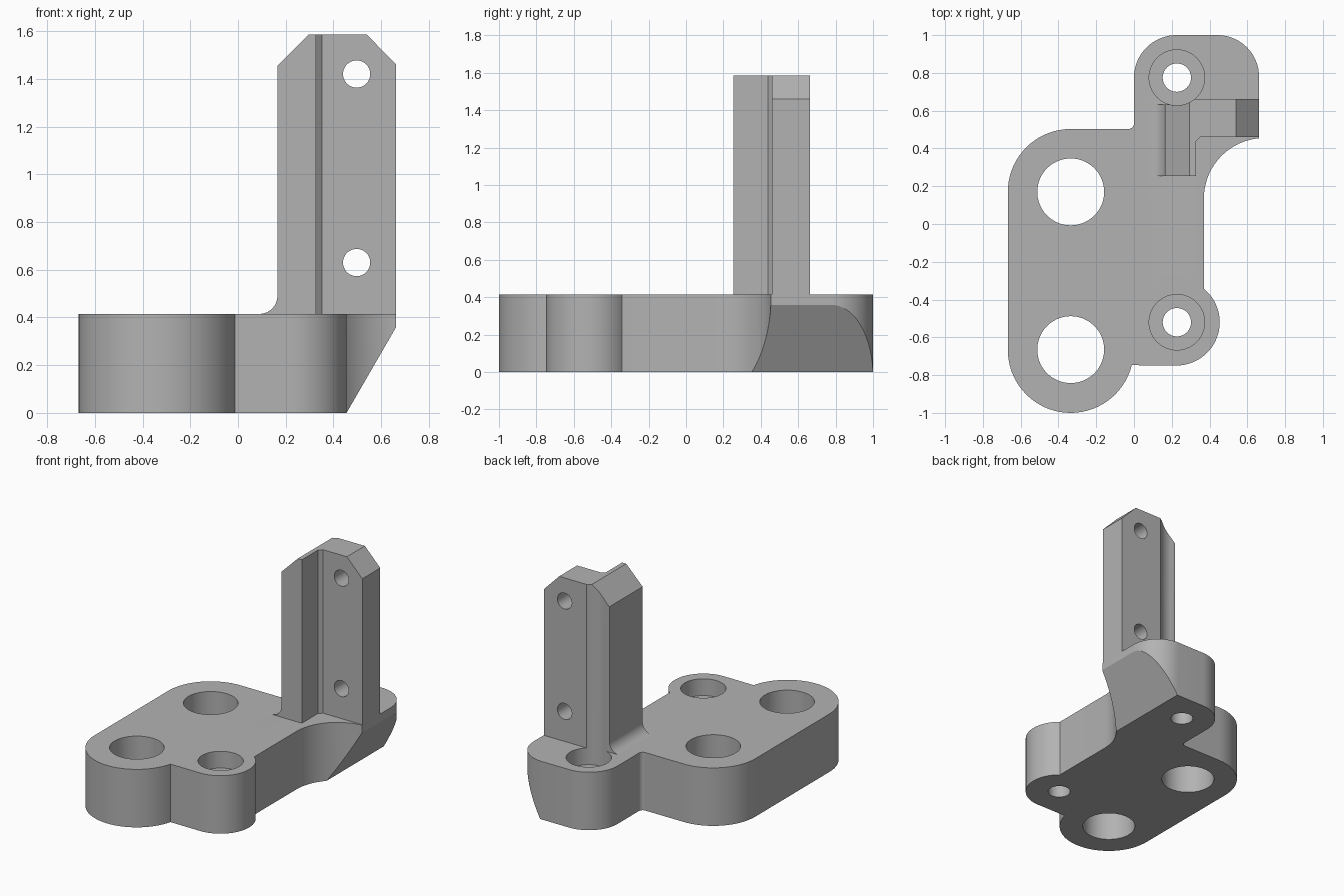
import bpy, bmesh, math
from mathutils import Vector

if "Cube" in bpy.data.objects:
    bpy.data.objects.remove(bpy.data.objects["Cube"])

grey = bpy.data.materials.new("plain grey")
grey.diffuse_color = (0.45, 0.45, 0.45, 1)
grey.use_nodes = True
grey.node_tree.nodes["Principled BSDF"].inputs["Base Color"].default_value = grey.diffuse_color


def arc(cx, cy, r, a0, a1):
    n = max(4, round(abs(a1 - a0) / 5))
    angles = [math.radians(a0 + (a1 - a0) * i / n) for i in range(n + 1)]
    return [(cx + r * math.cos(a), cy + r * math.sin(a)) for a in angles]


def prism(name, pts, lo, hi, axis="z"):
    """Extrude a profile: (x, y) along z, or (x, z) along y."""
    bm = bmesh.new()
    place = (lambda p, h: (p[0], p[1], h)) if axis == "z" else (lambda p, h: (p[0], h, p[1]))
    face = bm.faces.new([bm.verts.new(place(p, lo)) for p in pts])
    top = bmesh.ops.extrude_face_region(bm, geom=[face])["geom"]
    shift = Vector(place((0, 0), hi - lo))
    bmesh.ops.translate(bm, vec=shift, verts=[v for v in top if isinstance(v, bmesh.types.BMVert)])
    bmesh.ops.recalc_face_normals(bm, faces=bm.faces)
    me = bpy.data.meshes.new(name)
    bm.to_mesh(me)
    bm.free()
    me.materials.append(grey)
    ob = bpy.data.objects.new(name, me)
    bpy.context.collection.objects.link(ob)
    return ob


def cylinder(cx, cy, r, lo, hi, axis="z"):
    return prism("hole_cutter", arc(cx, cy, r, 0, 360)[:-1], lo, hi, axis)


def combine(ob, other, operation):
    mod = ob.modifiers.new("combine", 'BOOLEAN')
    mod.operation, mod.solver, mod.object = operation, 'EXACT', other
    bpy.context.view_layer.objects.active = ob
    bpy.ops.object.modifier_apply(modifier=mod.name)
    bpy.data.objects.remove(other)


# base plate outline
H = 0.415
outline = (arc(-0.335, 0.17, 0.333, 180, 90)
           + arc(-0.03, 0.533, 0.03, -90, 0)
           + arc(0.225, 0.775, 0.225, 180, 90)
           + arc(0.442, 0.78, 0.22, 90, 0)
           + arc(0.69, 0.135, 0.32, 95, 180)
           + arc(0.225, -0.52, 0.229, 50.9, -90)
           + arc(-0.335, -0.667, 0.333, -14, -180))
bracket = prism("mounting_bracket", outline, 0, H)

# slanted undercut below the post
wedge = prism("undercut_cutter", [(0.397, -0.1), (0.8, -0.1), (0.8, 0.597)], 0.0, 1.1, "y")
combine(bracket, wedge, 'DIFFERENCE')

# upright angle post: L section trimmed by its front silhouette
section = [(0.05, 0.255), (0.327, 0.255), (0.327, 0.438), (0.351, 0.46), (0.7, 0.46),
           (0.7, 0.663), (0.23, 0.663), (0.23, 0.632), (0.05, 0.632)]
front = ([(0.09, 0.4)] + arc(0.09, H + 0.075, 0.075, -90, 0)
         + [(0.165, 1.455), (0.295, 1.585), (0.54, 1.585), (0.662, 1.46), (0.662, 0.4)])
post = prism("angle_post", section, 0.3, 1.7)
combine(post, prism("post_silhouette", front, 0.1, 0.8, "y"), 'INTERSECT')
for z in (0.63, 1.42):
    combine(post, cylinder(0.497, z, 0.057, 0.1, 0.9, "y"), 'DIFFERENCE')
combine(bracket, post, 'UNION')

# large through holes
for y in (0.17, -0.665):
    combine(bracket, cylinder(-0.335, y, 0.177, -0.1, 0.6), 'DIFFERENCE')

# counterbored screw holes; the tall counterbore also grooves the post
for y in (0.775, -0.52):
    combine(bracket, cylinder(0.227, y, 0.147, H - 0.12, 1.8), 'DIFFERENCE')
    combine(bracket, cylinder(0.227, y, 0.075, -0.1, 0.6), 'DIFFERENCE')

bpy.ops.object.select_all(action='DESELECT')
bracket.select_set(True)
bpy.context.view_layer.objects.active = bracket
bpy.ops.object.shade_smooth_by_angle(angle=math.radians(20))
